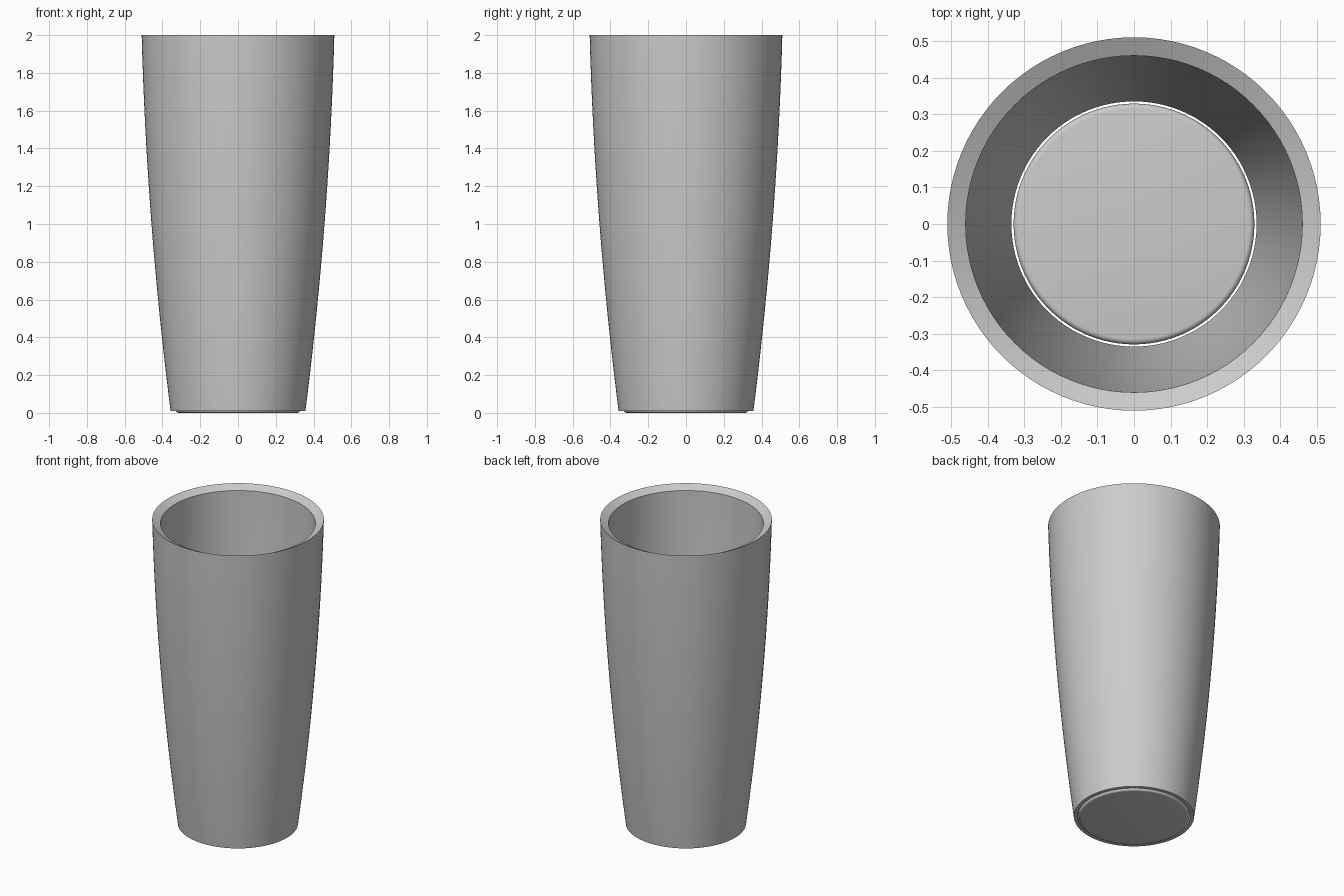
import bpy, bmesh, math

if "Cube" in bpy.data.objects:
    bpy.data.objects.remove(bpy.data.objects["Cube"])

SIDES = 96


def lathe(name, profile, closed):
    """Revolve (radius, z) points; points on the axis become one pole vertex."""
    bm = bmesh.new()
    rings = []
    for r, z in profile:
        if r == 0:
            rings.append([bm.verts.new((0, 0, z))] * SIDES)
        else:
            rings.append([bm.verts.new((r * math.cos(2 * math.pi * i / SIDES),
                                        r * math.sin(2 * math.pi * i / SIDES), z))
                          for i in range(SIDES)])
    pairs = list(zip(rings, rings[1:]))
    if closed:
        pairs.append((rings[-1], rings[0]))
    for a, b in pairs:
        for i in range(SIDES):
            j = (i + 1) % SIDES
            quad = list(dict.fromkeys([a[i], a[j], b[j], b[i]]))
            bm.faces.new(quad)
    bmesh.ops.recalc_face_normals(bm, faces=bm.faces[:])
    mesh = bpy.data.meshes.new(name)
    bm.to_mesh(mesh)
    bm.free()
    obj = bpy.data.objects.new(name, mesh)
    bpy.context.collection.objects.link(obj)
    bpy.ops.object.select_all(action='DESELECT')
    obj.select_set(True)
    bpy.context.view_layer.objects.active = obj
    bpy.ops.object.shade_smooth_by_angle(angle=math.radians(25))
    return obj


def curve_radius(bottom, top, t):
    # steep flare low down, nearly vertical at the rim
    return bottom + (top - bottom) * (1.65 * t - 0.65 * t * t)


# Tapered wall, open at the bottom, with a rim sloping inward
N = 20
outer = [(curve_radius(0.357, 0.51, i / N), 0.01 + 1.99 * i / N) for i in range(N + 1)]
inner = [(curve_radius(0.335, 0.46, i / N), 0.01 + 1.965 * i / N) for i in range(N + 1)]
lathe("cup_wall", outer + inner[::-1], closed=True)

# Loose base disc with rounded edges, a thin gap inside the wall
R, H, B = 0.329, 0.05, 0.015
arc = [(B * math.sin(a), B * (1 - math.cos(a)))
       for a in (math.pi / 2 * k / 5 for k in range(6))]
lower = [(R - B + dx, dz) for dx, dz in arc]
upper = [(r, H - z) for r, z in reversed(lower)]
lathe("base_disc", [(0, 0)] + lower + upper + [(0, H)], closed=False)
